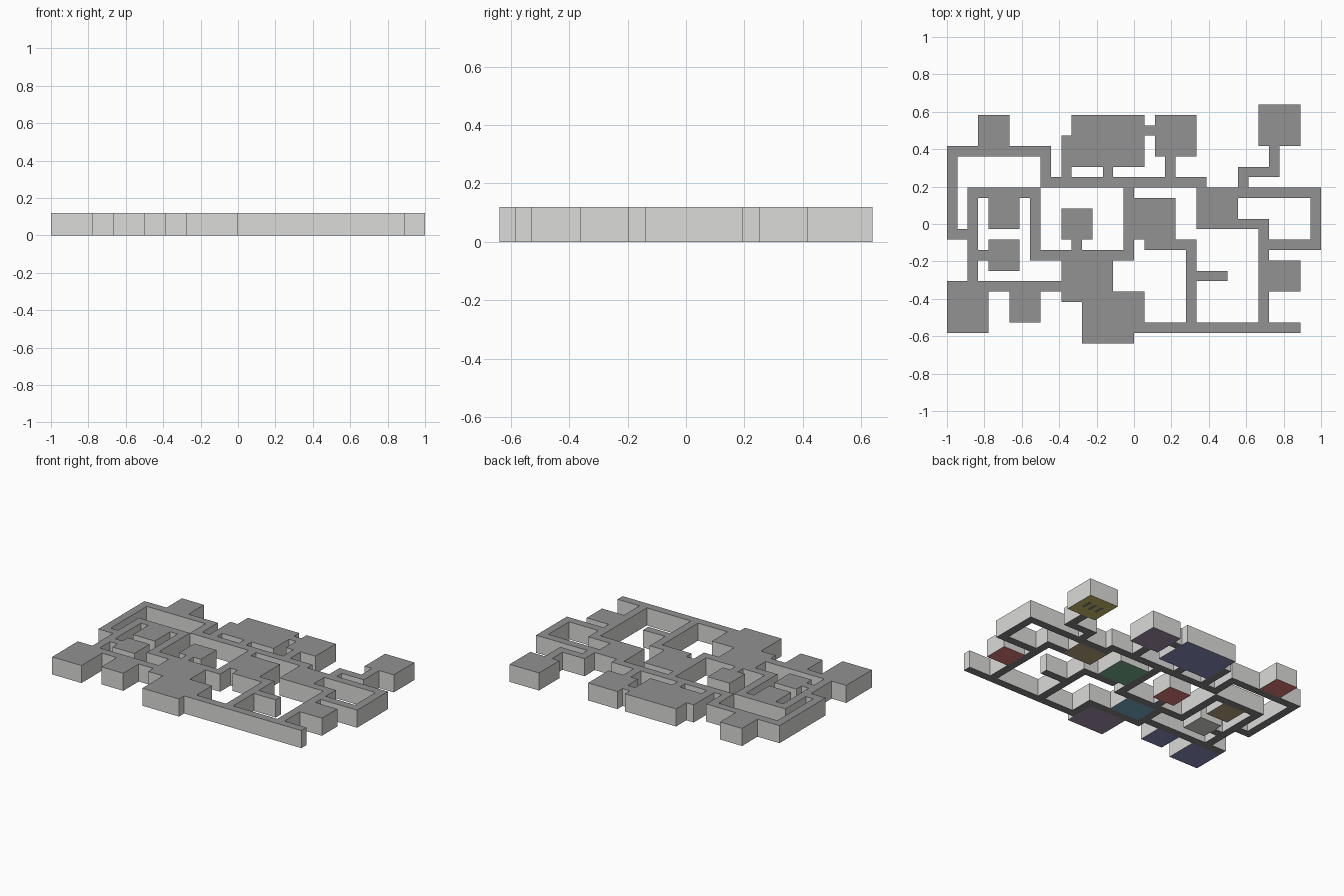
import bpy, bmesh, math

if "Cube" in bpy.data.objects:
    bpy.data.objects.remove(bpy.data.objects["Cube"])

U = 1 / 18          # one floor-plan cell
H = 0.12            # storey height
W, D = 36, 23       # plan size in cells


def srgb(*c):
    f = lambda v: v / 12.92 if v <= 0.04045 else ((v + 0.055) / 1.055) ** 2.4
    return tuple(f(v / 255) for v in c) + (1,)


def material(name, *c):
    m = bpy.data.materials.new(name)
    m.diffuse_color = srgb(*c)
    m.use_nodes = True
    m.node_tree.nodes["Principled BSDF"].inputs["Base Color"].default_value = m.diffuse_color
    return m


MATS = {n: material(n, *c) for n, c in {
    "wall_stone": (219, 219, 217),
    "ceiling_grey": (146, 146, 146),
    "passage_dark": (132, 132, 132),
    "navy": (138, 143, 192),
    "purple": (163, 143, 170),
    "red": (226, 122, 122),
    "yellow": (212, 194, 112),
    "brown": (188, 164, 130),
    "green": (118, 176, 140),
    "teal": (118, 174, 198),
}.items()}

# Rooms: name, floor colour, x0, x1, y0, y1 in cells from the lower left corner
ROOMS = [
    ("north_west_room", "red", 3, 6, 19, 22),
    ("great_hall", "navy", 12, 19, 17, 22),
    ("north_room", "purple", 20, 24, 18, 22),
    ("north_east_room", "yellow", 30, 34, 19, 23),
    ("west_upper_room", "brown", 4, 7, 11, 14),
    ("west_lower_room", "wall_stone", 4, 7, 7, 10),
    ("courtyard_room", "red", 11, 14, 10, 13),
    ("central_room", "green", 18, 22, 10, 14),
    ("east_hall", "brown", 24, 28, 11, 14),
    ("east_room", "red", 31, 34, 5, 8),
    ("south_middle_room", "teal", 12, 16, 5, 8),
    ("south_hall", "purple", 13, 18, 0, 4),
    ("south_west_room", "navy", 0, 4, 1, 5),
    ("south_small_room", "navy", 6, 9, 2, 5),
]

# Passages: x0, x1, y0, y1
PASSAGES = [
    (0, 10, 18, 19), (0, 1, 10, 19), (0, 3, 10, 11), (2, 3, 6, 15),
    (2, 9, 14, 15), (8, 9, 8, 15), (8, 18, 8, 9), (17, 18, 8, 15),
    (9, 10, 15, 19), (9, 25, 15, 16), (11, 12, 16, 20), (15, 16, 16, 17),
    (19, 20, 20, 21), (21, 22, 16, 18), (31, 32, 16, 19), (28, 32, 16, 17),
    (28, 29, 15, 17), (3, 4, 8, 9), (12, 13, 9, 10), (19, 24, 9, 10),
    (23, 24, 2, 10), (24, 27, 6, 7), (24, 36, 14, 15), (35, 36, 9, 15),
    (31, 36, 9, 10), (28, 31, 11, 12), (30, 31, 2, 12), (18, 34, 1, 2),
    (18, 19, 1, 5), (11, 19, 4, 5), (11, 12, 4, 8), (0, 12, 5, 6),
]


def cells(x0, x1, y0, y1):
    return {(i, j) for i in range(x0, x1) for j in range(y0, y1)}


room_cells = {r[0]: cells(*r[2:]) for r in ROOMS}
in_rooms = set().union(*room_cells.values())
passage = set().union(*(cells(*p) for p in PASSAGES)) - in_rooms
filled = in_rooms | passage


def build(name, part, floor):
    """Ceiling, floor and outside walls for one group of cells."""
    bm = bmesh.new()

    def face(pts, mat):
        vs = [bm.verts.new(((x - W / 2) * U, (y - D / 2) * U, z)) for x, y, z in pts]
        bm.faces.new(vs).material_index = mat

    for i, j in sorted(part):
        c = [(i, j), (i + 1, j), (i + 1, j + 1), (i, j + 1)]
        face([(x, y, H) for x, y in c], 1)
        face([(x, y, 0) for x, y in reversed(c)], 2)
        for k, (dx, dy) in enumerate([(0, -1), (1, 0), (0, 1), (-1, 0)]):
            if (i + dx, j + dy) not in filled:
                a, b = c[k], c[(k + 1) % 4]
                face([(*a, 0), (*b, 0), (*b, H), (*a, H)], 0)
    bmesh.ops.remove_doubles(bm, verts=bm.verts, dist=1e-4)
    bmesh.ops.dissolve_limit(bm, angle_limit=math.radians(1), verts=bm.verts,
                             edges=bm.edges, delimit={'MATERIAL'})
    me = bpy.data.meshes.new(name)
    bm.to_mesh(me)
    bm.free()
    for m in ("wall_stone", "ceiling_grey", floor):
        me.materials.append(MATS[m])
    bpy.context.collection.objects.link(bpy.data.objects.new(name, me))


for r in ROOMS:
    build(r[0], room_cells[r[0]], r[1])


# Passages are split into connected runs so each is a simple outline
def runs(todo):
    todo = set(todo)
    while todo:
        stack, run = [min(todo)], set()
        while stack:
            c = stack.pop()
            if c in todo:
                todo.remove(c)
                run.add(c)
                stack += [(c[0] + dx, c[1] + dy) for dx, dy in ((1, 0), (-1, 0), (0, 1), (0, -1))]
        yield run


for n, run in enumerate(runs(passage)):
    build(f"passage_{n + 1}", run, "passage_dark")

# Dark stair treads showing through the north east floor
for k in range(3):
    bpy.ops.mesh.primitive_cube_add(size=1, location=(0.73 + 0.05 * k, 0.53, 0.0005))
    tread = bpy.context.object
    tread.name = f"stair_tread_{k + 1}"
    tread.scale = (0.02, 0.07, 0.003)
    tread.data.materials.append(MATS["passage_dark"])
